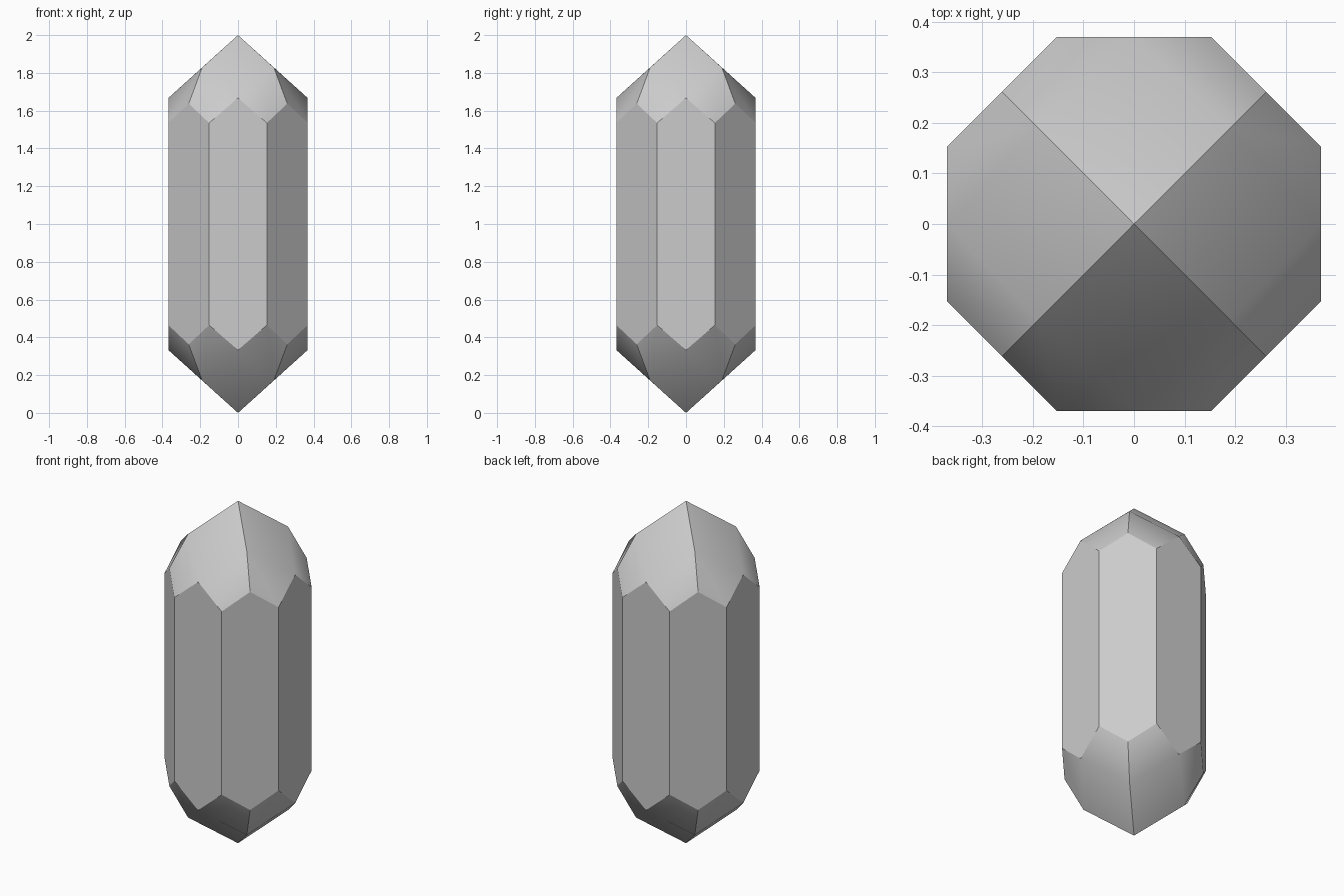
import bpy
import bmesh
import math
from mathutils import Matrix

cube = bpy.data.objects.get("Cube")
if cube:
    bpy.data.objects.remove(cube, do_unlink=True)

# Single stone colour
stone = bpy.data.materials.new("grey_stone")
stone.use_nodes = True
GREY = (0.6, 0.6, 0.6, 1.0)
stone.diffuse_color = GREY
stone.node_tree.nodes["Principled BSDF"].inputs["Base Color"].default_value = GREY

R = 0.369                                # distance from axis to each long face
C = R * math.tan(math.pi / 8)            # half width of a long face
D = R / math.sqrt(2)                     # diagonal face centre, per axis
K = 0.19                                 # upper ridge corner, per axis
Z_TIP, Z_FRONT, Z_DIAG, Z_CORNER, Z_RIDGE = 1.0, 0.667, 0.637, 0.535, 0.828

bm = bmesh.new()


def face(points, turn):
    bm.faces.new([bm.verts.new(turn @ Matrix.Translation(p).translation) for p in points])


# One quarter of the crystal, repeated around the axis
for quarter in range(4):
    turn = (Matrix.Translation((0, 0, 1))
            @ Matrix.Rotation(quarter * math.pi / 2, 4, 'Z'))
    # Long front face and long diagonal face, each pointed at both ends
    face([(0, -R, -Z_FRONT), (C, -R, -Z_CORNER), (C, -R, Z_CORNER),
          (0, -R, Z_FRONT), (-C, -R, Z_CORNER), (-C, -R, -Z_CORNER)], turn)
    face([(D, -D, -Z_DIAG), (R, -C, -Z_CORNER), (R, -C, Z_CORNER),
          (D, -D, Z_DIAG), (C, -R, Z_CORNER), (C, -R, -Z_CORNER)], turn)
    # Tip facets, above and below
    for s in (1, -1):
        face([(0, 0, s * Z_TIP), (-K, -K, s * Z_RIDGE),
              (0, -R, s * Z_FRONT), (K, -K, s * Z_RIDGE)], turn)
        for m in (1, -1):
            face([(m * K, -K, s * Z_RIDGE), (m * D, -D, s * Z_DIAG),
                  (m * C, -R, s * Z_CORNER), (0, -R, s * Z_FRONT)], turn)

bmesh.ops.remove_doubles(bm, verts=bm.verts[:], dist=0.001)
bmesh.ops.recalc_face_normals(bm, faces=bm.faces[:])

mesh = bpy.data.meshes.new("crystal")
bm.to_mesh(mesh)
bm.free()
mesh.materials.append(stone)
crystal = bpy.data.objects.new("crystal", mesh)
bpy.context.collection.objects.link(crystal)

# Soften the shallow edges inside each tip facet, keep the rest crisp
bpy.ops.object.select_all(action='DESELECT')
crystal.select_set(True)
bpy.context.view_layer.objects.active = crystal
bpy.ops.object.shade_smooth_by_angle(angle=math.radians(32))
